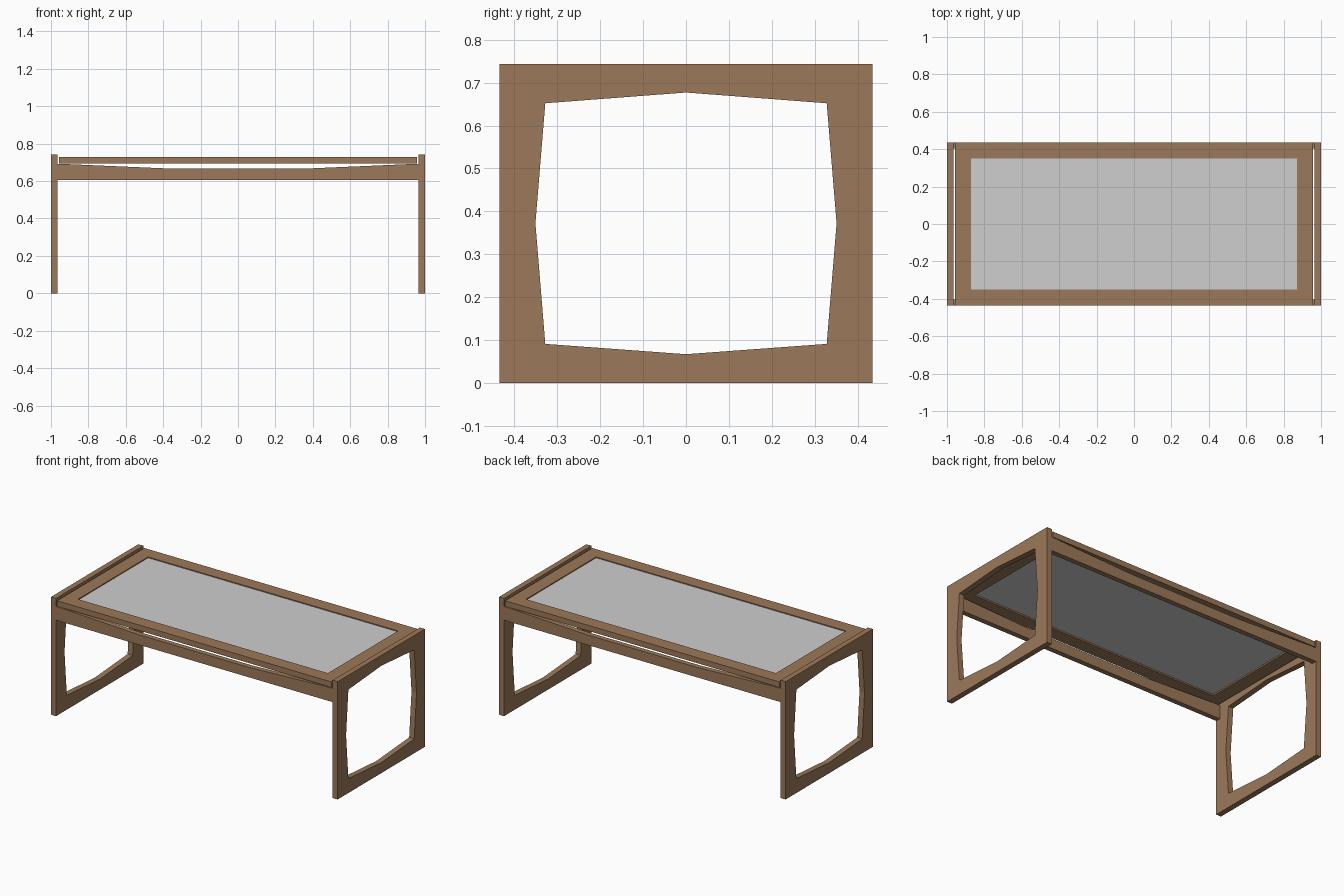
import bpy, bmesh
from mathutils import Vector

if "Cube" in bpy.data.objects:
    bpy.data.objects.remove(bpy.data.objects["Cube"])


def material(name, colour):
    m = bpy.data.materials.new(name)
    m.diffuse_color = (*colour, 1)
    m.use_nodes = True
    m.node_tree.nodes["Principled BSDF"].inputs["Base Color"].default_value = m.diffuse_color
    return m


WOOD = material("brown wood", (0.33, 0.19, 0.10))
PANE = material("pale grey panel", (0.62, 0.62, 0.62))


def finish(bm, name, mat):
    bmesh.ops.recalc_face_normals(bm, faces=bm.faces)
    me = bpy.data.meshes.new(name)
    bm.to_mesh(me)
    bm.free()
    me.materials.append(mat)
    ob = bpy.data.objects.new(name, me)
    bpy.context.collection.objects.link(ob)
    return ob


def ring_prism(name, outer, inner, place, lo, hi, mat):
    """Solid frame between two matching loops, from depth lo to hi."""
    bm = bmesh.new()
    o, i = [[[bm.verts.new(place(a, b, d)) for a, b in loop] for d in (lo, hi)]
            for loop in (outer, inner)]
    n = len(outer)
    for k in range(n):
        j = (k + 1) % n
        for p, q in ((o[0], i[0]), (i[0], i[1]), (i[1], o[1]), (o[1], o[0])):
            bm.faces.new((p[k], p[j], q[j], q[k]))
    return finish(bm, name, mat)


def prism(name, profile, place, lo, hi, mat):
    """Solid extrusion of one outline from depth lo to hi."""
    bm = bmesh.new()
    a, b = [[bm.verts.new(place(u, v, d)) for u, v in profile] for d in (lo, hi)]
    bm.faces.new(a)
    bm.faces.new(b[::-1])
    n = len(profile)
    for k in range(n):
        j = (k + 1) % n
        bm.faces.new((a[k], a[j], b[j], b[k]))
    return finish(bm, name, mat)


def rect(x, y):
    return [(-x, -y), (x, -y), (x, y), (-x, y)]


def in_yz(y, z, x):
    return Vector((x, y, z))


def in_xz(x, z, y):
    return Vector((x, y, z))


def in_xy(x, y, z):
    return Vector((x, y, z))


# End frames with an eight-sided opening
W, H = 0.435, 0.743
outer = [(-W, 0), (0, 0), (W, 0), (W, 0.372), (W, H), (0, H), (-W, H), (-W, 0.372)]
inner = [(-0.328, 0.091), (0, 0.067), (0.328, 0.091), (0.351, 0.372),
         (0.328, 0.652), (0, 0.677), (-0.328, 0.652), (-0.351, 0.372)]
ring_prism("left_end_frame", outer, inner, in_yz, -1.0, -0.965, WOOD)
ring_prism("right_end_frame", outer, inner, in_yz, 0.965, 1.0, WOOD)

# Long rails, dipping in the middle of the upper edge
rail = [(-0.966, 0.605), (0.966, 0.605), (0.966, 0.692), (0.9, 0.69),
        (0.39, 0.668), (-0.39, 0.668), (-0.9, 0.69), (-0.966, 0.692)]
prism("front_rail", rail, in_xz, -0.435, -0.403, WOOD)
prism("back_rail", rail, in_xz, 0.403, 0.435, WOOD)

# Table top border and the slightly recessed panel
ring_prism("top_border", rect(0.958, W), rect(0.872, 0.349), in_xy, 0.695, 0.73, WOOD)
prism("top_panel", rect(0.872, 0.349), in_xy, 0.704, 0.724, PANE)
